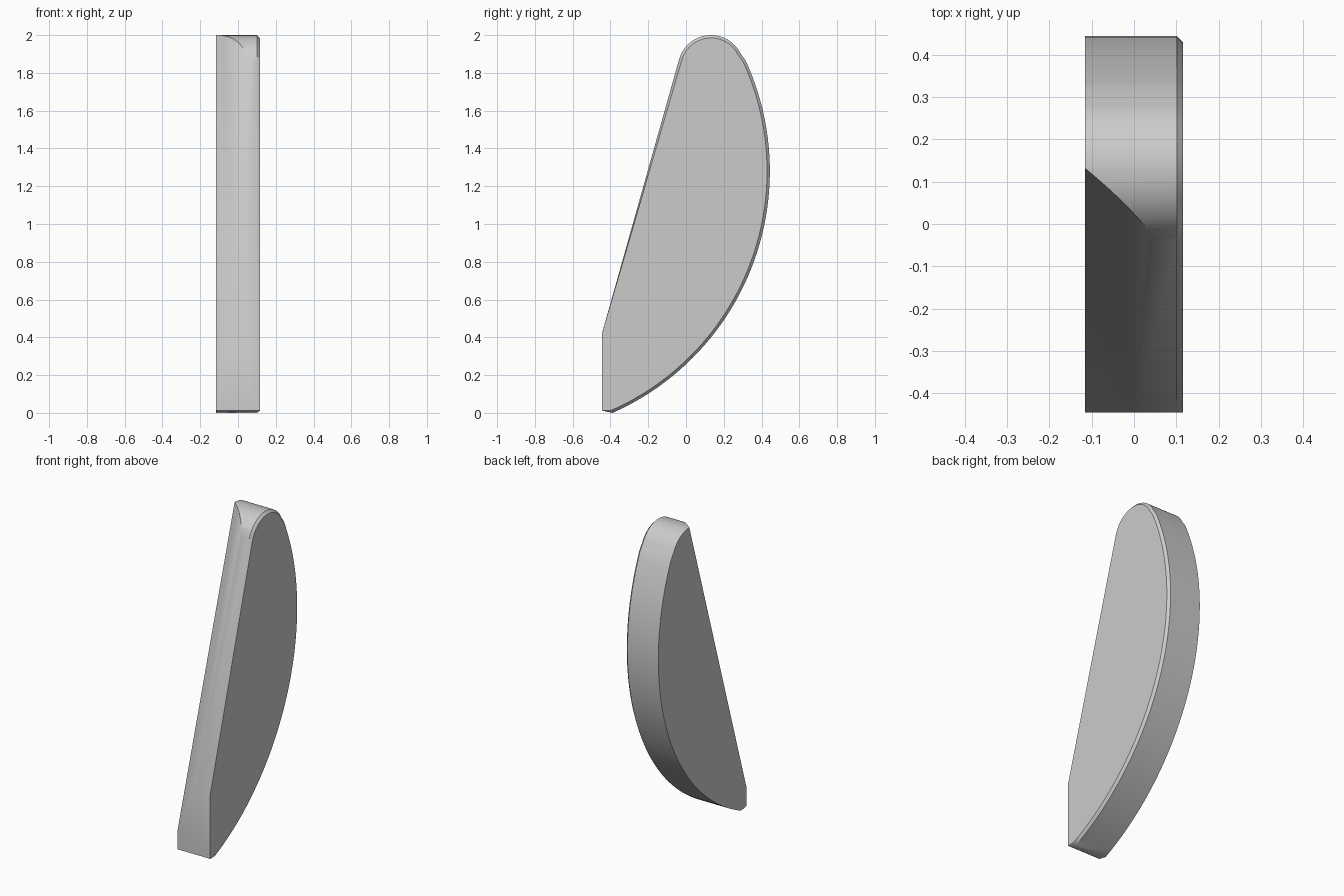
import bpy, bmesh, math
from mathutils import Vector

cube = bpy.data.objects.get("Cube")
if cube:
    bpy.data.objects.remove(cube, do_unlink=True)

HALF = 0.116      # half thickness
BEVEL = 0.015     # chamfer around the right face
FRONT = -0.445


def arc(cy, cz, r, a0, a1, n):
    """Points and outward normals along an arc in the y-z plane."""
    result = []
    for i in range(n + 1):
        a = math.radians(a0 + (a1 - a0) * i / n)
        d = Vector((math.cos(a), math.sin(a)))
        result.append((Vector((cy, cz)) + d * r, d))
    return result


# Side outline: front foot, sloped front, round tip, long curved back
tip = arc(0.132, 1.825, 0.175, 164.2, 26.6, 24)
back = arc(-0.956, 1.28, 1.4, 26.6, -66.1, 48)[1:]
zero = Vector((0, 0))
outline = [(Vector((FRONT, 0.012)), zero), (Vector((FRONT, 0.42)), zero)] + tip + back

# Body: three rings, the last one drawn in to form the chamfer
bm = bmesh.new()
rings = []
for x, inset in ((-HALF, 0), (HALF - BEVEL, 0), (HALF, BEVEL)):
    ring = []
    for p, d in outline:
        q = p - d * inset
        ring.append(bm.verts.new((x, q.x, max(q.y, 0))))
    rings.append(ring)
count = len(outline)
for a, b in zip(rings, rings[1:]):
    for i in range(count):
        j = (i + 1) % count
        bm.faces.new((a[i], a[j], b[j], b[i]))
bm.faces.new(rings[0])
bm.faces.new(rings[-1])
bmesh.ops.remove_doubles(bm, verts=bm.verts, dist=0.0005)
bmesh.ops.recalc_face_normals(bm, faces=bm.faces)

# Slanted facet along the front left edge
top = Vector((-HALF, 0.132, 2.0))
low = Vector((-HALF, FRONT, 0.12))
mid = Vector((0.04, -0.036, 1.873))
normal = (low - top).cross(mid - top).normalized()
if normal.y > 0:
    normal.negate()
bmesh.ops.bisect_plane(bm, geom=bm.verts[:] + bm.edges[:] + bm.faces[:], dist=1e-5,
                       plane_co=mid, plane_no=normal, clear_outer=True)
bmesh.ops.holes_fill(bm, edges=[e for e in bm.edges if e.is_boundary], sides=0)
bmesh.ops.recalc_face_normals(bm, faces=bm.faces)

mesh = bpy.data.meshes.new("curved_blade")
bm.to_mesh(mesh)
bm.free()
blade = bpy.data.objects.new("curved_blade", mesh)
bpy.context.collection.objects.link(blade)

# Plain grey finish
grey = bpy.data.materials.new("light_grey")
grey.use_nodes = True
colour = (0.6, 0.6, 0.6, 1)
grey.diffuse_color = colour
grey.node_tree.nodes["Principled BSDF"].inputs["Base Color"].default_value = colour
mesh.materials.append(grey)

bpy.ops.object.select_all(action='DESELECT')
blade.select_set(True)
bpy.context.view_layer.objects.active = blade
bpy.ops.object.shade_smooth_by_angle(angle=math.radians(42))
